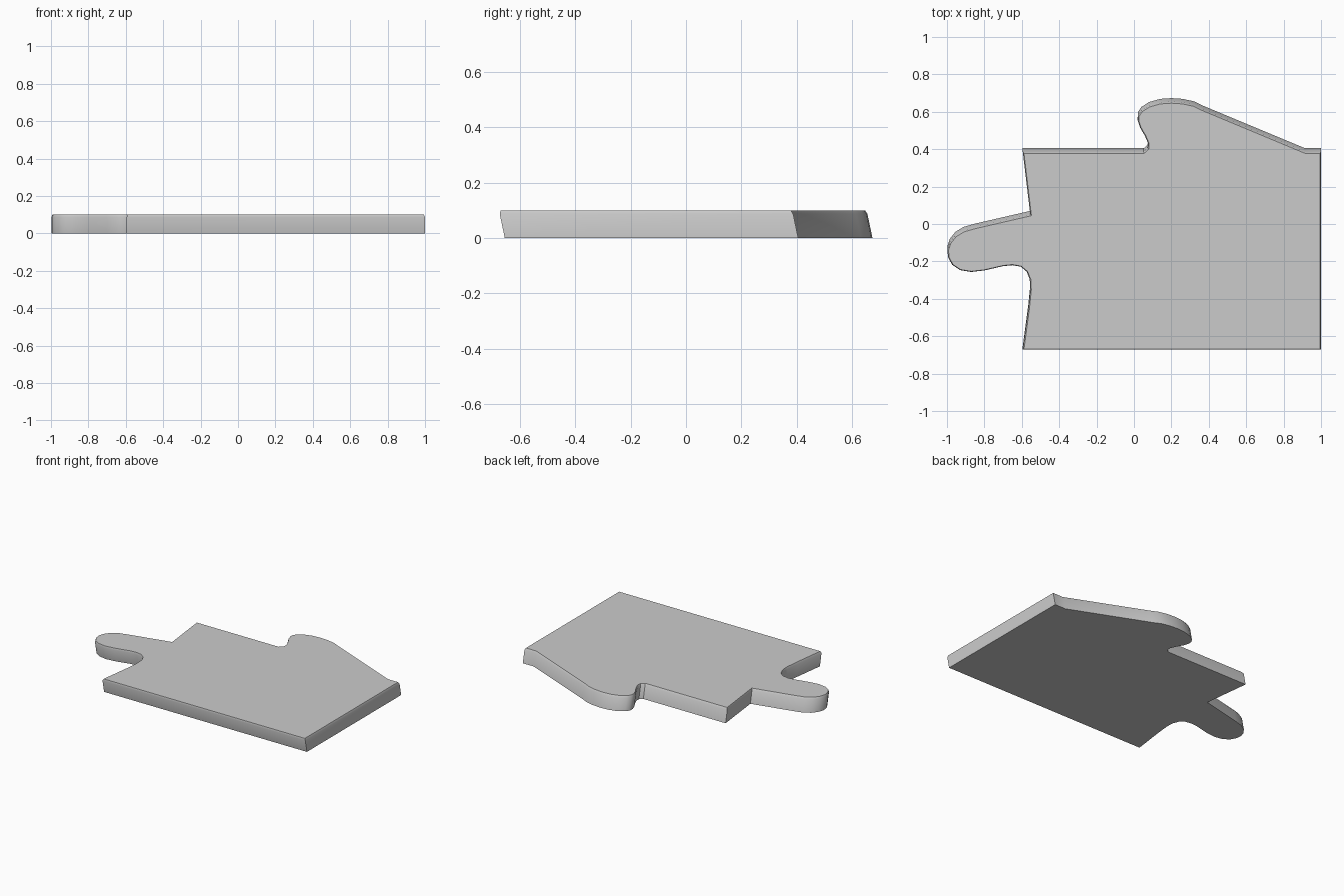
import bpy, bmesh
from mathutils import Vector

if "Cube" in bpy.data.objects:
    bpy.data.objects.remove(bpy.data.objects["Cube"])

# Outline of the puzzle piece at its base, counter-clockwise
OUTLINE = [
    (-0.595, -0.654), (1.0, -0.654), (1.0, 0.405), (0.915, 0.405),
    # back knob
    (0.37, 0.632), (0.32, 0.656), (0.26, 0.669), (0.2, 0.673), (0.14, 0.669),
    (0.08, 0.652), (0.04, 0.626), (0.022, 0.60), (0.02, 0.572), (0.032, 0.535),
    (0.058, 0.49), (0.075, 0.45), (0.073, 0.425), (0.052, 0.405),
    (-0.595, 0.405), (-0.555, 0.07),
    # left knob
    (-0.85, 0.002), (-0.91, -0.015), (-0.955, -0.042), (-0.985, -0.08),
    (-0.998, -0.12), (-0.994, -0.16), (-0.972, -0.2), (-0.93, -0.228),
    (-0.87, -0.238), (-0.80, -0.23), (-0.70, -0.207), (-0.65, -0.202),
    (-0.605, -0.21), (-0.575, -0.235), (-0.558, -0.275), (-0.555, -0.33),
    (-0.565, -0.43),
]


def inset(points, d):
    """Move every outline point inward so the edges shift by d."""
    result = []
    n = len(points)
    for i, p in enumerate(points):
        p = Vector(p)
        a = (p - Vector(points[i - 1])).normalized()
        b = (Vector(points[(i + 1) % n]) - p).normalized()
        na, nb = Vector((-a.y, a.x)), Vector((-b.y, b.x))
        m = (na + nb).normalized()
        result.append(p + m * d / max(m.dot(na), 0.4))
    return result


# Leaning slab: base, upper wall edge and bevelled top rim
SHEAR = -0.21
bm = bmesh.new()
rings = []
for z, d in ((0.0, 0.0), (0.087, 0.0), (0.1, 0.006)):
    rings.append([bm.verts.new((p[0], p[1] + SHEAR * z, z)) for p in inset(OUTLINE, d)])
for low, high in zip(rings, rings[1:]):
    for i in range(len(low)):
        j = (i + 1) % len(low)
        bm.faces.new((low[i], low[j], high[j], high[i]))
bm.faces.new(rings[0][::-1])
bm.faces.new(rings[-1])
bmesh.ops.recalc_face_normals(bm, faces=bm.faces)

mesh = bpy.data.meshes.new("puzzle_piece")
bm.to_mesh(mesh)
bm.free()
piece = bpy.data.objects.new("puzzle_piece", mesh)
bpy.context.collection.objects.link(piece)

# Smooth the rounded walls, keep the edges crisp
bpy.context.view_layer.objects.active = piece
piece.select_set(True)
bpy.ops.object.shade_smooth_by_angle(angle=0.55)
